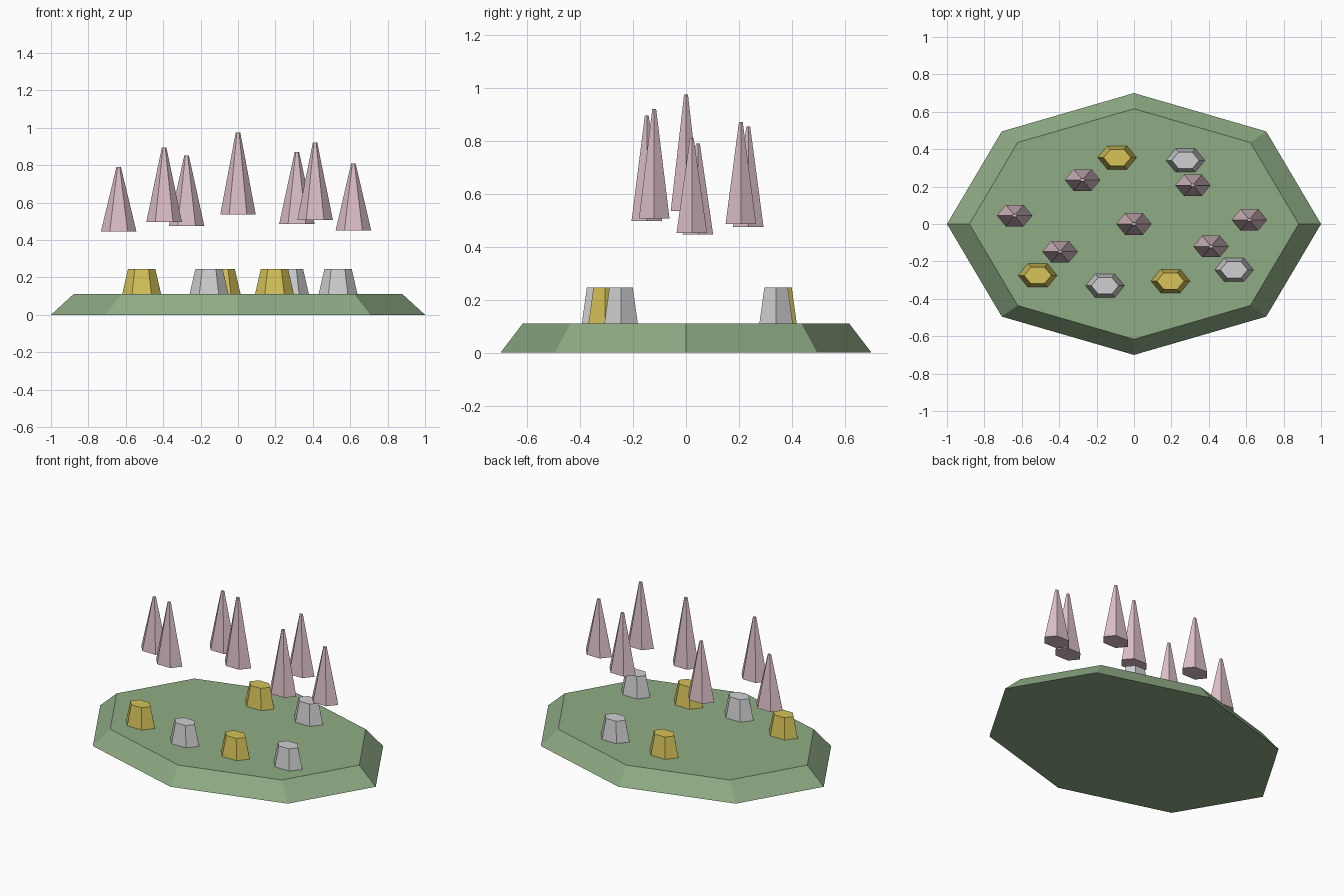
import bpy, bmesh
from math import sin, cos, tau

cube = bpy.data.objects.get("Cube")
if cube:
    bpy.data.objects.remove(cube, do_unlink=True)

DEPTH = 0.7  # every part is squashed front to back


def material(name, rgb):
    mat = bpy.data.materials.new(name)
    mat.use_nodes = True
    mat.diffuse_color = (*rgb, 1)
    bsdf = next(n for n in mat.node_tree.nodes if n.type == 'BSDF_PRINCIPLED')
    bsdf.inputs["Base Color"].default_value = (*rgb, 1)
    return mat


def frustum(name, mat, sides, x, y, low, high, r_low, r_high):
    """Flat-faced tapered prism with a corner pointing along +x."""
    bm = bmesh.new()
    rings = []
    for r, z in ((r_low, low), (r_high, high)):
        rings.append([bm.verts.new((r * cos(tau * i / sides),
                                    r * sin(tau * i / sides) * DEPTH, z - low))
                      for i in range(sides)])
    bottom, top = rings
    bm.faces.new(bottom[::-1])
    bm.faces.new(top)
    for i in range(sides):
        j = (i + 1) % sides
        bm.faces.new((bottom[i], bottom[j], top[j], top[i]))
    mesh = bpy.data.meshes.new(name)
    bm.to_mesh(mesh)
    bm.free()
    mesh.materials.append(mat)
    obj = bpy.data.objects.new(name, mesh)
    obj.location = (x, y, low)
    bpy.context.collection.objects.link(obj)


green = material("moss green", (0.275, 0.413, 0.235))
gold = material("gold", (0.672, 0.546, 0.098))
silver = material("silver", (0.631, 0.631, 0.645))
pink = material("pale pink", (0.70, 0.515, 0.56))

# Octagonal base slab
GROUND = 0.11
frustum("base", green, 8, 0, 0, 0, GROUND, 1.0, 0.88)

# Stumps standing on the base
stumps = {
    "gold_stump": (gold, [(-0.09, 0.355), (-0.515, -0.275), (0.195, -0.305)]),
    "silver_stump": (silver, [(0.275, 0.34), (-0.155, -0.33), (0.535, -0.245)]),
}
for name, (mat, spots) in stumps.items():
    for n, (x, y) in enumerate(spots, 1):
        frustum(f"{name}_{n}", mat, 6, x, y, GROUND, 0.245, 0.104, 0.073)

# Floating spires: x, y, bottom, top
spires = [
    (0, 0, 0.535, 0.975),
    (-0.638, 0.045, 0.445, 0.79),
    (-0.395, -0.148, 0.497, 0.895),
    (-0.275, 0.235, 0.475, 0.853),
    (0.315, 0.207, 0.485, 0.87),
    (0.412, -0.12, 0.507, 0.92),
    (0.617, 0.022, 0.452, 0.808),
]
for n, (x, y, low, high) in enumerate(spires, 1):
    frustum(f"spire_{n}", pink, 6, x, y, low, high, 0.095, 0.012)
